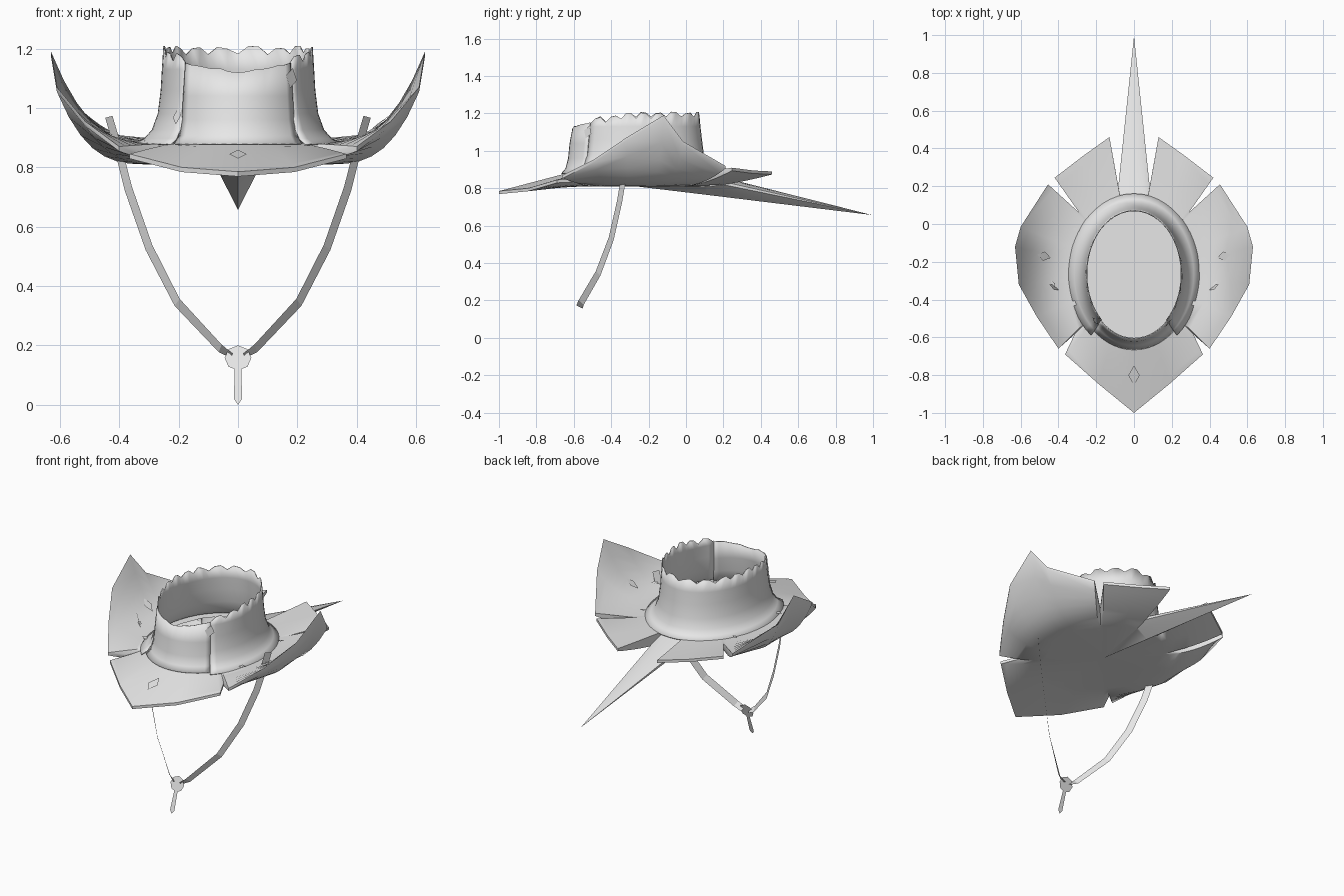
import bpy, bmesh, math, random
from mathutils import Vector, Matrix
from mathutils.bvhtree import BVHTree

if "Cube" in bpy.data.objects:
    bpy.data.objects.remove(bpy.data.objects["Cube"])

random.seed(4)
CY = -0.265                      # crown centre along y
felt = bpy.data.materials.new("grey_felt")
felt.diffuse_color = (0.8, 0.8, 0.8, 1)
felt.use_nodes = True
felt.node_tree.nodes["Principled BSDF"].inputs["Base Color"].default_value = felt.diffuse_color


def make(name, verts, faces, smooth=35, thick=0):
    me = bpy.data.meshes.new(name)
    me.from_pydata([tuple(v) for v in verts], [], faces)
    me.materials.append(felt)
    ob = bpy.data.objects.new(name, me)
    bpy.context.collection.objects.link(ob)
    bpy.context.view_layer.objects.active = ob
    for o in bpy.context.selected_objects:
        o.select_set(False)
    ob.select_set(True)
    if smooth:
        bpy.ops.object.shade_smooth_by_angle(angle=math.radians(smooth))
    if thick:
        m = ob.modifiers.new("thickness", 'SOLIDIFY')
        m.thickness, m.offset = thick, 0
    return ob


def grid_faces(cols, rows, closed):
    return [(c * rows + r, ((c + 1) % cols) * rows + r, ((c + 1) % cols) * rows + r + 1, c * rows + r + 1)
            for c in range(cols if closed else cols - 1) for r in range(rows - 1)]


def ellipse(a, rx, ry):
    # point at true direction a (0 = front, positive towards +x)
    r = 1 / math.hypot(math.sin(a) / rx, math.cos(a) / ry)
    return r * math.sin(a), CY - r * math.cos(a)


# brim: torn outline from the front tip to the back spike (x, y, z, curl power)
edge = [(0, -1.0, 0.785, 1), (0.19, -0.845, 0.80, 1), (0.365, -0.69, 0.845, 1.2),
        (0.315, -0.585, 0.85, 1.3), (0.40, -0.66, 0.87, 1.5), (0.515, -0.49, 0.955, 2.2),
        (0.61, -0.32, 1.07, 2.7), (0.63, -0.12, 1.19, 2.8), (0.60, -0.015, 1.05, 2.6),
        (0.455, 0.21, 0.92, 2), (0.29, 0.06, 0.88, 1.5), (0.42, 0.245, 0.91, 1.6),
        (0.27, 0.36, 0.895, 1.5), (0.13, 0.46, 0.89, 1.5), (0.083, 0.20, 0.835, 1),
        (0, 0.995, 0.657, 1)]
edge = edge + [(-x, y, z, p) for x, y, z, p in edge[-2:0:-1]]
N = 8
verts = []
for x, y, z, p in edge:
    a = math.atan2(x, CY - y)
    ix, iy = ellipse(a, 0.29, 0.375)
    spike = y > 0.9
    low = 0.765 if spike else 0.81
    pu = p + 0.5 * (p > 2)
    top = [(ix + (x - ix) * t, iy + (y - iy) * t, 0.88 + (z - 0.88) * t ** p)
           for t in (k / N for k in range(N + 1))]
    under = [(ix + (x - ix) * t, iy + (y - iy) * t, low + (z - 0.016 * (not spike) - low) * t ** pu)
             for t in (k / N for k in range(N, -1, -1))]
    verts += top + under
rows = 2 * N + 2
faces = grid_faces(len(edge), rows, True)
verts.append((0, CY, 0.81))
hub = len(verts) - 1
faces += [(c * rows + rows - 1, ((c + 1) % len(edge)) * rows + rows - 1, hub) for c in range(len(edge))]
brim = make("brim", verts, faces, 50)
bm = bmesh.new()
bm.from_mesh(brim.data)
bmesh.ops.recalc_face_normals(bm, faces=bm.faces)
bm.to_mesh(brim.data)
bm.free()

# crown: flared wall with a ragged top, split from a separate front panel
WALL = [(0.35, 0.425, 0.878), (0.315, 0.395, 0.895), (0.288, 0.375, 0.925),
        (0.268, 0.358, 0.98), (0.258, 0.348, 1.06), (0.254, 0.34, 1.13)]
PANEL = [(0.315, 0.395, 0.878), (0.285, 0.372, 0.905), (0.268, 0.358, 0.96), (0.26, 0.35, 1.04)]


def crown_sheet(name, profile, a0, a1, cols, top, grow):
    vs = []
    for c in range(cols + 1):
        a = a0 + (a1 - a0) * c / cols
        for rx, ry, z in profile + [(0.25, 0.335, top(a, c))]:
            x, y = ellipse(a, rx + grow, ry + grow)
            vs.append((x, y, z))
    return make(name, vs, grid_faces(cols + 1, len(profile) + 1, False), 50, 0.005)


def ragged(a, c):
    return 1.19 - 0.035 * max(0, math.cos(a)) + (0.014 if c % 3 else -0.012) + random.uniform(-0.006, 0.006)


def panel_top(a, c):
    return 1.12 + 0.05 * abs(a) + random.uniform(-0.004, 0.004)


wall = crown_sheet("crown_wall", WALL, 0.61, 2 * math.pi - 0.61, 48, ragged, 0)
panel = crown_sheet("crown_front_panel", PANEL, -0.62, 0.62, 14, panel_top, 0.005)

# floor inside the crown
ring = [ellipse(2 * math.pi * k / 32, 0.285, 0.37) for k in range(32)]
make("crown_floor", [(x, y, 0.845) for x, y in ring], [tuple(range(32))], 0)

# small diamond patches laid on the brim and crown
trees = [BVHTree.FromPolygons([v.co for v in o.data.vertices], [tuple(p.vertices) for p in o.data.polygons])
         for o in (brim, wall, panel)]


def patch(name, origin, direction, w, h, turn):
    d = Vector(direction)
    hits = [t.ray_cast(Vector(origin), d) for t in trees]
    hits = [q for q in hits if q[0] is not None]
    if not hits:
        return
    loc, n, _, _ = min(hits, key=lambda q: q[3])
    n = n.copy() if n.dot(d) < 0 else -n
    if origin[0] == 0:           # lie level across the centre fold
        n.x = 0
        n.normalize()
    up = Vector((0, 1, 0)) if abs(d.z) > 0.5 else Vector((0, 0, 1))
    u = up.cross(n).normalized()
    v = n.cross(u)
    rot = Matrix.Rotation(turn, 3, n)
    pts = [loc + n * 0.007 + rot @ (u * a + v * b) for a, b in ((w, 0), (0, h), (-w, 0), (0, -h))]
    make(name, pts, [(0, 1, 2, 3)], 0)


patch("brim_patch_front", (0, -0.8, 2), (0, 0, -1), 0.03, 0.055, 0)
for s, side in ((1, "right"), (-1, "left")):
    for k, (x, y, w, h, t) in enumerate([(0.32, -0.42, 0.025, 0.015, 0.3), (0.43, -0.32, 0.012, 0.022, -0.5),
                                         (0.48, -0.17, 0.045, 0.025, 0.2), (0.305, -0.03, 0.02, 0.01, 0.4)]):
        patch(f"brim_patch_{side}_{k + 1}", (s * x, y, 2), (0, 0, -1), w, h, s * t)
patch("crown_patch_left", (-0.20, -2, 0.97), (0, 1, 0), 0.022, 0.03, 0.2)
patch("crown_patch_right", (0.175, -2, 1.1), (0, 1, 0), 0.028, 0.035, -0.3)

# chin strap: flat ribbon on each side
path = [(0.435, -0.335, 0.97), (0.40, -0.335, 0.85), (0.37, -0.355, 0.73), (0.30, -0.40, 0.53),
        (0.205, -0.47, 0.345), (0.06, -0.56, 0.19), (0.02, -0.57, 0.165)]
for s, side in ((1, "right"), (-1, "left")):
    vs = []
    for k, p in enumerate(path):
        tan = (Vector(path[min(k + 1, len(path) - 1)]) - Vector(path[max(k - 1, 0)])).normalized()
        w = Vector((0.7, 0.7, 0.15))
        w = (w - tan * w.dot(tan)).normalized() * 0.019
        for q in (Vector(p) - w, Vector(p) + w):
            vs.append((s * q.x, q.y, q.z))
    make(f"chin_strap_{side}", vs, grid_faces(len(path), 2, False), 0)


# knot and hanging tail, both leaning forward
def lean(x, z):
    return (x, -0.575 - (0.155 - z) * 0.35, z)


make("strap_knot", [lean(0.045 * math.sin(math.pi * k / 4), 0.158 + 0.042 * math.cos(math.pi * k / 4))
                    for k in range(8)], [tuple(range(8))], 0)
make("strap_tail", [lean(x, z) for x, z in ((-0.011, 0.12), (-0.014, 0.02), (0, 0.0), (0.014, 0.02), (0.011, 0.12))],
     [(0, 1, 2, 3, 4)], 0)
